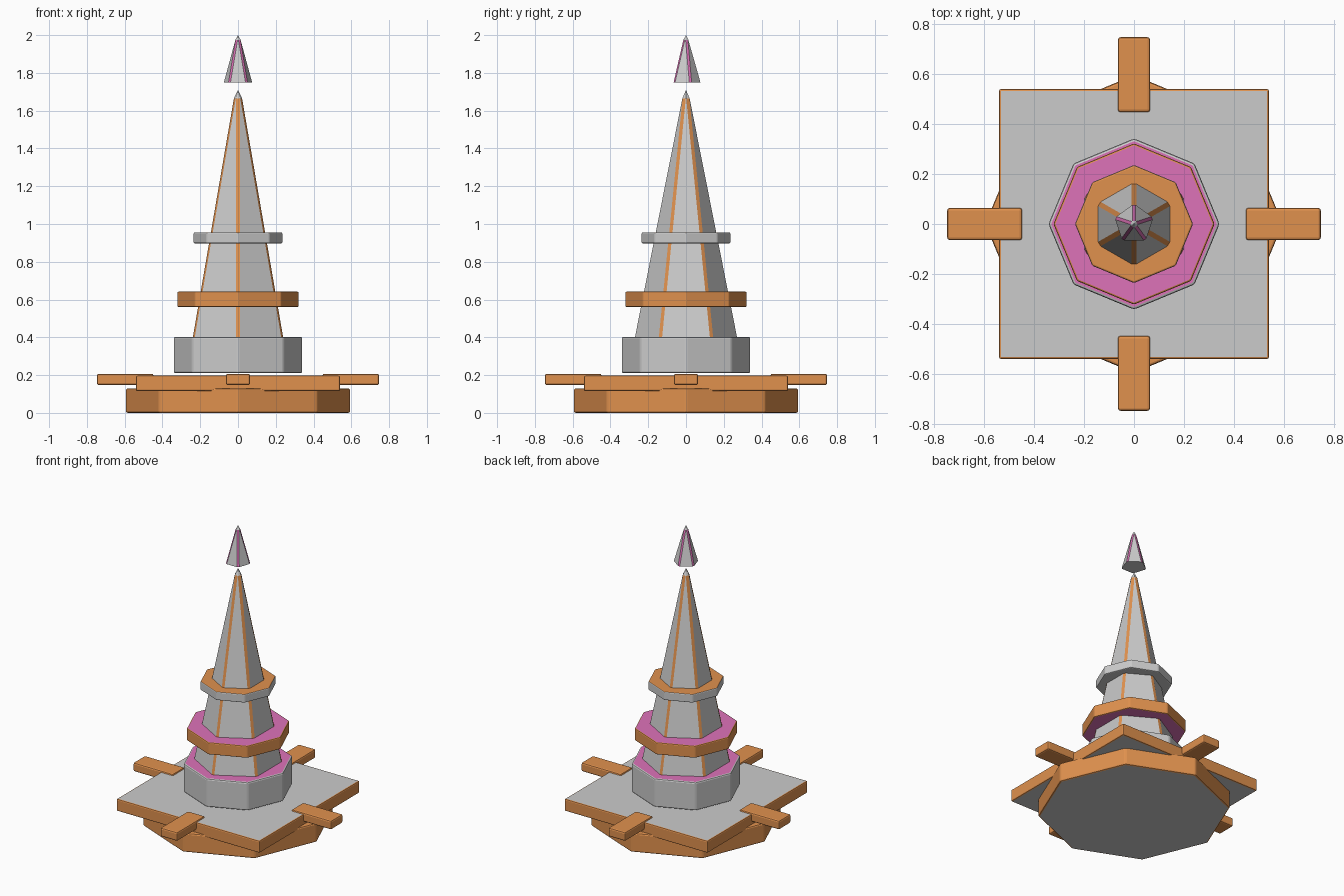
import bpy, bmesh, math
from mathutils import Vector

if "Cube" in bpy.data.objects:
    bpy.data.objects.remove(bpy.data.objects["Cube"])


def material(name, rgb):
    m = bpy.data.materials.new(name)
    m.diffuse_color = (*rgb, 1)
    m.use_nodes = True
    m.node_tree.nodes["Principled BSDF"].inputs["Base Color"].default_value = m.diffuse_color
    return m


ORANGE = material("orange", (0.745, 0.283, 0.076))
PINK = material("pink", (0.73, 0.17, 0.485))
GREY = None  # empty slot


def finish(name, bm, mats):
    bmesh.ops.recalc_face_normals(bm, faces=bm.faces[:])
    me = bpy.data.meshes.new(name)
    bm.to_mesh(me)
    bm.free()
    for m in mats:
        me.materials.append(m)
    ob = bpy.data.objects.new(name, me)
    bpy.context.collection.objects.link(ob)
    return ob


def bevel(ob, width, slot):
    b = ob.modifiers.new("edge", 'BEVEL')
    b.width, b.segments, b.limit_method = width, 2, 'ANGLE'
    b.angle_limit = math.radians(30)
    b.material = slot


def prism(name, pts, z0, z1, side, top, bottom, width, slot=0):
    """Extruded outline with separate side, top and bottom colours."""
    bm = bmesh.new()
    lo = [bm.verts.new((x, y, z0)) for x, y in pts]
    hi = [bm.verts.new((x, y, z1)) for x, y in pts]
    n = len(pts)
    for i in range(n):
        j = (i + 1) % n
        bm.faces.new((lo[i], lo[j], hi[j], hi[i]))
    bm.faces.new(hi).material_index = 1
    bm.faces.new(lo[::-1]).material_index = 2
    ob = finish(name, bm, (side, top, bottom))
    bevel(ob, width, slot)
    return ob


def polygon(n, r, start=0.0):
    return [(r * math.cos(start + math.tau * i / n),
             r * math.sin(start + math.tau * i / n)) for i in range(n)]


def rectangle(x0, x1, y0, y1):
    return [(x0, y0), (x1, y0), (x1, y1), (x0, y1)]


def spike(name, n, r0, z0, r1, z1, tip, cut, strip):
    """Pointed pyramid with coloured strips of constant width on its edges."""
    bm = bmesh.new()

    def loop(r, z):
        c = [Vector((x, y, z)) for x, y in polygon(n, r, math.pi / 2)]
        out = []
        for i in range(n):
            for other in (c[i - 1], c[(i + 1) % n]):
                out.append(bm.verts.new(c[i] + (other - c[i]).normalized() * cut))
        return out

    lo, hi = loop(r0, z0), loop(r1, z1)
    apex = bm.verts.new((0, 0, tip))
    for i in range(2 * n):
        j = (i + 1) % (2 * n)
        f = bm.faces.new((lo[i], lo[j], hi[j], hi[i]))
        f.material_index = 1 if i % 2 == 0 else 0
        bm.faces.new((hi[i], hi[j], apex))
    bm.faces.new(lo[::-1])
    return finish(name, bm, (GREY, strip))


# Base and square slab
prism("base", polygon(8, 0.595), 0, 0.13, ORANGE, ORANGE, GREY, 0.01)
prism("slab", rectangle(-0.54, 0.54, -0.54, 0.54), 0.115, 0.197,
      ORANGE, GREY, GREY, 0.008)

# Four arms around the slab
for i, side in enumerate(("right", "back", "left", "front")):
    arm = prism("arm_" + side, rectangle(0.447, 0.747, -0.064, 0.064),
                0.147, 0.207, ORANGE, ORANGE, ORANGE, 0.01)
    arm.rotation_euler.z = i * math.pi / 2

# Drum and two collars
prism("drum", polygon(8, 0.342), 0.21, 0.403, GREY, PINK, GREY, 0.01)
prism("lower_collar", polygon(8, 0.322), 0.56, 0.642, ORANGE, PINK, PINK, 0.007)
prism("upper_collar", polygon(8, 0.236), 0.897, 0.956, GREY, ORANGE, GREY, 0.007, -1)

# Spire and floating tip
spike("spire", 6, 0.278, 0.39, 0.025, 1.665, 1.71, 0.0115, ORANGE)
spike("floating_tip", 5, 0.081, 1.75, 0.017, 1.975, 2.0, 0.008, PINK)
